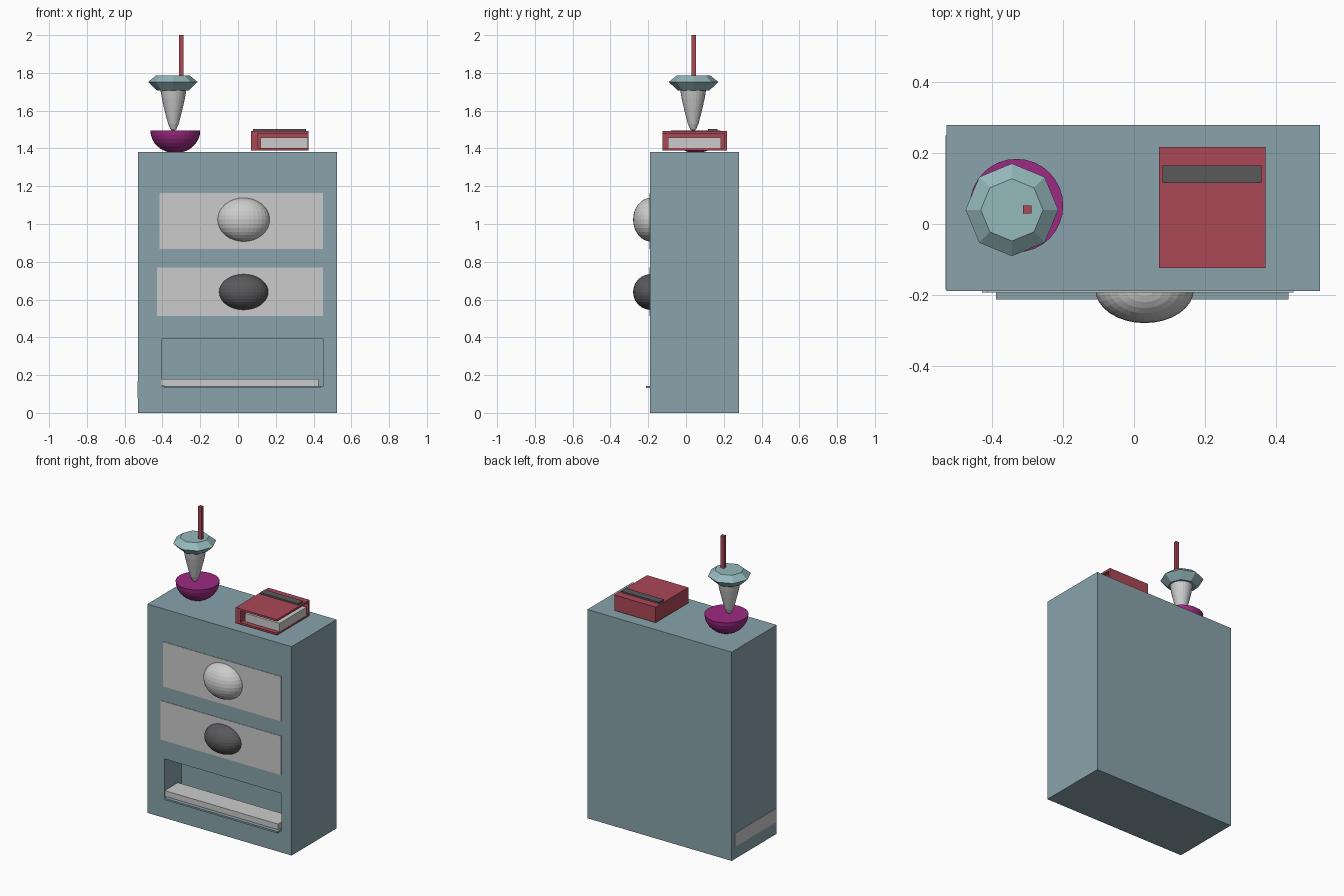
import bpy, bmesh, math

if "Cube" in bpy.data.objects:
    bpy.data.objects.remove(bpy.data.objects["Cube"])


def material(name, rgb):
    m = bpy.data.materials.new(name)
    m.diffuse_color = (*rgb, 1)
    m.use_nodes = True
    m.node_tree.nodes["Principled BSDF"].inputs["Base Color"].default_value = m.diffuse_color
    return m


BLUE = material("blue_grey", (0.25, 0.37, 0.41))
CAP = material("pale_teal", (0.30, 0.48, 0.50))
RED = material("red", (0.41, 0.065, 0.093))
PURPLE = material("purple", (0.33, 0.023, 0.22))
DARK = material("dark_grey", (0.10, 0.10, 0.105))


def make(name, bm, mat=None):
    bmesh.ops.recalc_face_normals(bm, faces=bm.faces)
    me = bpy.data.meshes.new(name)
    bm.to_mesh(me)
    bm.free()
    ob = bpy.data.objects.new(name, me)
    bpy.context.collection.objects.link(ob)
    if mat:
        me.materials.append(mat)
    return ob


def box(name, x, y, z, mat=None):
    """Box from (min, max) pairs on each axis."""
    bm = bmesh.new()
    bmesh.ops.create_cube(bm, size=1)
    for v in bm.verts:
        v.co = [(r[0] + r[1]) / 2 + c * (r[1] - r[0]) for r, c in zip((x, y, z), v.co)]
    return make(name, bm, mat)


def ellipsoid(name, loc, radii, mat=None):
    bm = bmesh.new()
    bmesh.ops.create_uvsphere(bm, u_segments=32, v_segments=16, radius=1)
    for v in bm.verts:
        v.co = [l + r * c for l, r, c in zip(loc, radii, v.co)]
    return make(name, bm, mat)


def lathe(name, centre, profile, sides, mat=None):
    """Closed turned shape from (radius, z) rings, capped at both ends."""
    bm = bmesh.new()
    rings = []
    for r, z in profile:
        rings.append([bm.verts.new((centre[0] + r * math.cos(2 * math.pi * i / sides),
                                    centre[1] + r * math.sin(2 * math.pi * i / sides), z))
                      for i in range(sides)])
    for a, b in zip(rings, rings[1:]):
        for i in range(sides):
            j = (i + 1) % sides
            bm.faces.new((a[i], a[j], b[j], b[i]))
    bm.faces.new(rings[0])
    bm.faces.new(rings[-1])
    return make(name, bm, mat)


# Cabinet body with an open drawer bay
cabinet = box("cabinet", (-0.53, 0.525), (-0.19, 0.28), (0, 1.38), BLUE)
cutter = box("bay_cutter", (-0.405, 0.45), (-0.30, -0.01), (0.14, 0.39), BLUE)
cutter.hide_render = True
mod = cabinet.modifiers.new("bay", 'BOOLEAN')
mod.operation = 'DIFFERENCE'
mod.solver = 'EXACT'
mod.object = cutter
bpy.context.view_layer.objects.active = cabinet
bpy.ops.object.modifier_apply(modifier="bay")
bpy.data.objects.remove(cutter)

# Tray lip, shelf board in the bay, thin strip on the left side
box("tray_lip", (-0.39, 0.437), (-0.213, -0.02), (0.132, 0.143), BLUE)
box("bay_board", (-0.404, 0.425), (-0.188, -0.05), (0.143, 0.18))
box("side_strip", (-0.532, -0.528), (-0.185, 0.25), (0.08, 0.17))

# Drawer fronts and round knobs
box("upper_drawer_front", (-0.415, 0.45), (-0.193, -0.18), (0.868, 1.163))
box("middle_drawer_front", (-0.43, 0.45), (-0.193, -0.18), (0.512, 0.77))
ellipsoid("upper_knob", (0.03, -0.185, 1.023), (0.139, 0.095, 0.116))
ellipsoid("middle_knob", (0.03, -0.185, 0.64), (0.131, 0.095, 0.095), DARK)

# Hemispherical lamp base
bowl = [(max(0.001, 0.132 * math.sin(t)), 1.495 - 0.12 * math.cos(t))
        for t in (math.pi / 2 * i / 8 for i in range(9))]
lathe("lamp_base", (-0.332, 0.052), bowl, 32, PURPLE)

# Tapered lamp stem
lathe("lamp_stem", (-0.342, 0.038),
      [(0.004, 1.492), (0.016, 1.502), (0.028, 1.53), (0.04, 1.575), (0.051, 1.62),
       (0.061, 1.665), (0.069, 1.712), (0.069, 1.73)], 24)

# Faceted octagonal cap and rod
lathe("lamp_cap", (-0.345, 0.04), [(0.085, 1.708), (0.131, 1.752), (0.088, 1.787)], 8, CAP)
box("rod", (-0.313, -0.289), (0.03, 0.052), (1.76, 2.0), RED)

# Book: covers, spine, back wall, pages and ribbon
bx, by = (0.07, 0.372), (-0.124, 0.217)
box("lower_cover", bx, by, (1.39, 1.402), RED)
box("upper_cover", bx, by, (1.48, 1.493), RED)
box("book_spine", (0.07, 0.105), by, (1.39, 1.493), RED)
box("book_back_wall", bx, (0.205, 0.217), (1.39, 1.493), RED)
box("pages", (0.118, 0.371), (-0.095, 0.186), (1.402, 1.457))
box("ribbon", (0.08, 0.36), (0.116, 0.166), (1.49, 1.503), DARK)
